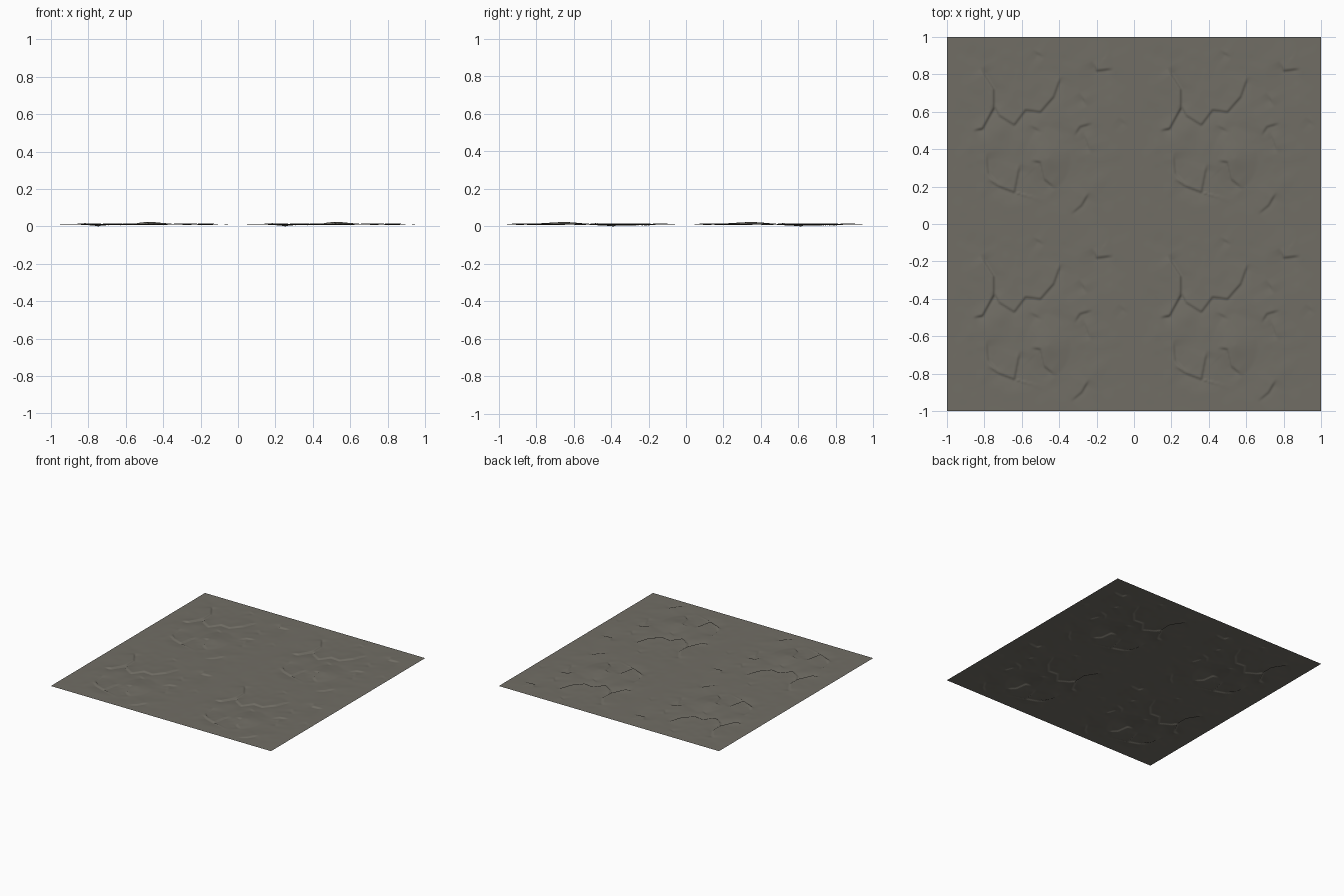
import bpy, bmesh, math
from mathutils import Vector, noise

if "Cube" in bpy.data.objects:
    bpy.data.objects.remove(bpy.data.objects["Cube"])

N = 140          # grid cells along one tile
BASE = 0.012     # level of the flat ground

# Broken rock edges on one tile (0..1); ground drops on the right of travel
CRACKS = [
    (0.008, [(0.14, 0.50), (0.19, 0.51), (0.25, 0.62), (0.25, 0.72), (0.18, 0.83)]),
    (0.006, [(0.25, 0.64), (0.28, 0.58), (0.36, 0.53), (0.42, 0.61),
             (0.50, 0.60), (0.57, 0.68), (0.61, 0.79)]),
    (0.005, [(0.28, 0.20), (0.22, 0.27), (0.21, 0.38)]),
    (0.006, [(0.22, 0.24), (0.28, 0.20), (0.36, 0.17), (0.39, 0.32)]),
    (0.006, [(0.45, 0.34), (0.50, 0.33), (0.52, 0.24), (0.58, 0.19)]),
    (0.005, [(0.46, 0.93), (0.52, 0.89)]),
    (0.006, [(0.78, 0.87), (0.80, 0.82), (0.89, 0.83)]),
    (0.005, [(0.71, 0.70), (0.75, 0.63)]),
    (0.005, [(0.68, 0.47), (0.71, 0.52), (0.78, 0.54)]),
    (0.005, [(0.73, 0.49), (0.77, 0.38)]),
    (0.006, [(0.66, 0.05), (0.72, 0.10), (0.76, 0.17)]),
    (0.005, [(0.92, 0.57), (0.97, 0.52)]),
    (0.004, [(0.44, 0.53), (0.51, 0.49)]),
]
CRACKS = [(a, [Vector(p) for p in pts]) for a, pts in CRACKS]


def crack_height(p, amp, pts):
    """Step across a polyline that fades out sideways and at both ends."""
    lengths = [(b - a).length for a, b in zip(pts, pts[1:])]
    best, walked = None, 0.0
    for a, b, ln in zip(pts, pts[1:], lengths):
        d = (b - a) / ln
        t = max(0.0, min(ln, (p - a).dot(d)))
        off = p - (a + d * t)
        if best is None or off.length < best[0]:
            side = off.x * d.y - off.y * d.x
            best = (off.length, side, walked + t)
        walked += ln
    dist, side, along = best
    if dist > 0.25:
        return 0.0
    taper = min(1.0, along / 0.035, (walked - along) / 0.035)
    step = min(1.0, dist / 0.005)
    if side > 0:
        return -amp * taper * step * math.exp(-dist / 0.035)
    return 0.6 * amp * taper * step * math.exp(-dist / 0.05)


def height(u, v):
    edge = min(u, v, 1 - u, 1 - v)
    fade = min(1.0, edge / 0.12)
    p = Vector((u, v))
    z = 0.003 * noise.noise(Vector((u * 6, v * 6, 3.1)))      # soft swells
    z += 0.001 * noise.noise(Vector((u * 16, v * 16, 7.7)))   # small lumps
    hump = 1 - math.hypot((u - 0.54) / 0.12, (v - 0.35) / 0.17)
    z += 0.010 * max(0.0, hump)                               # main boulder top
    z += sum(crack_height(p, a, pts) for a, pts in CRACKS)
    return max(0.0, min(0.027, BASE + z * fade))


# Ground material
stone = bpy.data.materials.new("grey_brown_stone")
stone.diffuse_color = (0.165, 0.155, 0.130, 1)
stone.use_nodes = True
stone.node_tree.nodes["Principled BSDF"].inputs["Base Color"].default_value = stone.diffuse_color

# One tile of cracked ground
bm = bmesh.new()
bmesh.ops.create_grid(bm, x_segments=N, y_segments=N, size=0.5)
for vert in bm.verts:
    vert.co.z = height(vert.co.x + 0.5, vert.co.y + 0.5)
low = min(vert.co.z for vert in bm.verts)
for vert in bm.verts:            # deepest crack touches z = 0
    if vert.co.z < 0.006:
        vert.co.z -= low * (0.006 - vert.co.z) / max(1e-6, 0.006 - low)
mesh = bpy.data.meshes.new("ground_tile")
bm.to_mesh(mesh)
bm.free()
mesh.materials.append(stone)
mesh.shade_smooth()

# Four identical tiles side by side
for i, x in enumerate((-0.5, 0.5)):
    for j, y in enumerate((-0.5, 0.5)):
        tile = bpy.data.objects.new(f"ground_tile_{i}{j}", mesh)
        tile.location = (x, y, 0)
        bpy.context.collection.objects.link(tile)
